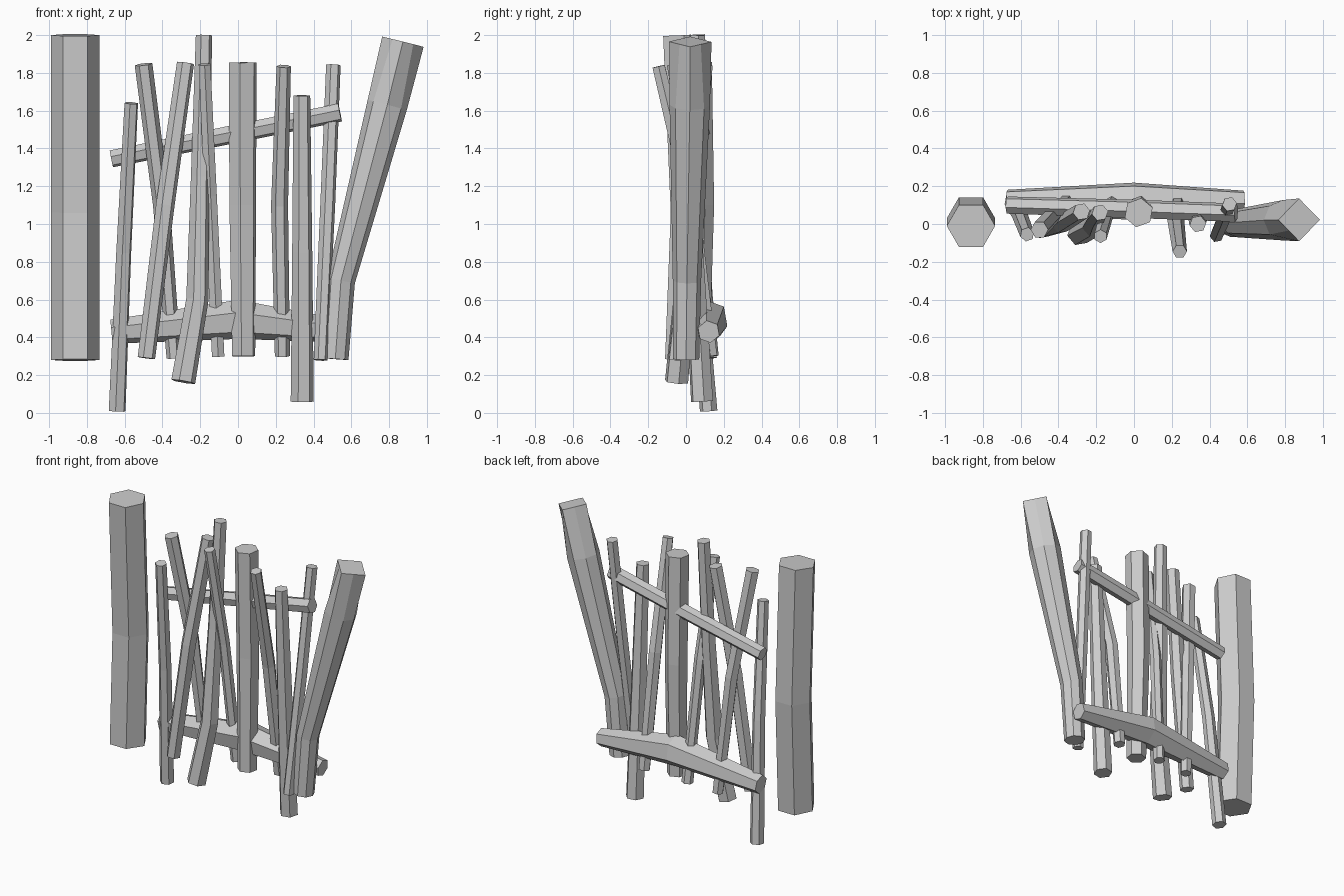
import bpy, bmesh
from math import cos, sin, pi, radians
from mathutils import Vector


def log(name, rings, sides=6, phase=0.0, diamond_end=False):
    """Faceted log through (x, y, z, radius) stations, capped at both ends."""
    pts = [Vector(r[:3]) for r in rings]
    bm = bmesh.new()
    loops = []
    for i, (p, r) in enumerate(zip(pts, rings)):
        t = (pts[min(i + 1, len(pts) - 1)] - pts[max(i - 1, 0)]).normalized()
        ref = Vector((0, 1, 0))
        u = ref.cross(t).normalized()
        v = t.cross(u)
        loop = []
        for k in range(sides):
            a = 2 * pi * k / sides + radians(phase)
            c, s = cos(a), sin(a)
            if diamond_end and i == len(pts) - 1:
                m = abs(c) + abs(s)
                c, s = c / m, s / m
            loop.append(bm.verts.new(p + (u * c + v * s) * r[3]))
        loops.append(loop)
    for a, b in zip(loops, loops[1:]):
        for k in range(sides):
            n = (k + 1) % sides
            bm.faces.new((a[k], a[n], b[n], b[k]))
    bm.faces.new(loops[0][::-1])
    bm.faces.new(loops[-1])
    bmesh.ops.recalc_face_normals(bm, faces=bm.faces)
    me = bpy.data.meshes.new(name)
    bm.to_mesh(me)
    bm.free()
    ob = bpy.data.objects.new(name, me)
    bpy.context.collection.objects.link(ob)
    return ob


# Gate posts
log("left_post", [(-.862, 0, .28, .128), (-.862, .03, 1.06, .128), (-.862, -.01, 2, .128)])
log("right_post", [(.515, 0, .285, .07), (.545, .005, .7, .075),
                   (.79, .02, 1.63, .107), (.873, .022, 1.965, .113)],
    sides=8, diamond_end=True)

# Cross rails
log("upper_rail", [(-.67, .10, 1.345, .047), (0, .08, 1.48, .05), (.54, .06, 1.59, .05)], phase=15)
log("lower_rail", [(-.67, .12, .43, .065), (0, .12, .495, .105), (.58, .12, .43, .06)], phase=10)

# Upright stakes, left to right: stations from bottom to top, then hexagon turn
stakes = [
    ([(-.64, .12, .01, .047), (-.605, .05, .85, .042), (-.565, -.055, 1.64, .038)], 20),
    ([(-.34, .13, .29, .038), (-.405, .07, 1.1, .045), (-.5, -.03, 1.845, .047)], 0),
    ([(-.485, -.03, .29, .047), (-.385, 0, 1.1, .05), (-.278, .065, 1.852, .046)], 10),
    ([(-.29, -.05, .165, .065), (-.215, -.01, .6, .06), (-.2, .03, 1.25, .05), (-.18, .06, 2, .044)], 10),
    ([(-.105, .135, .3, .038), (-.145, .05, 1.15, .038), (-.177, -.065, 1.845, .036)], 30),
    ([(.03, .06, .3, .065), (.025, .075, 1.1, .075), (.025, .06, 1.855, .078)], 20),
    ([(.235, .13, .3, .04), (.22, .03, 1.1, .045), (.242, -.145, 1.835, .038)], 0),
    ([(.34, .085, .06, .062), (.34, .04, .85, .054), (.338, 0, 1.68, .045)], 10),
    ([(.437, -.06, .28, .037), (.475, .03, 1.1, .04), (.505, .105, 1.842, .039)], 10),
]
for i, (rings, turn) in enumerate(stakes, 1):
    log(f"stake_{i}", rings, phase=turn)
